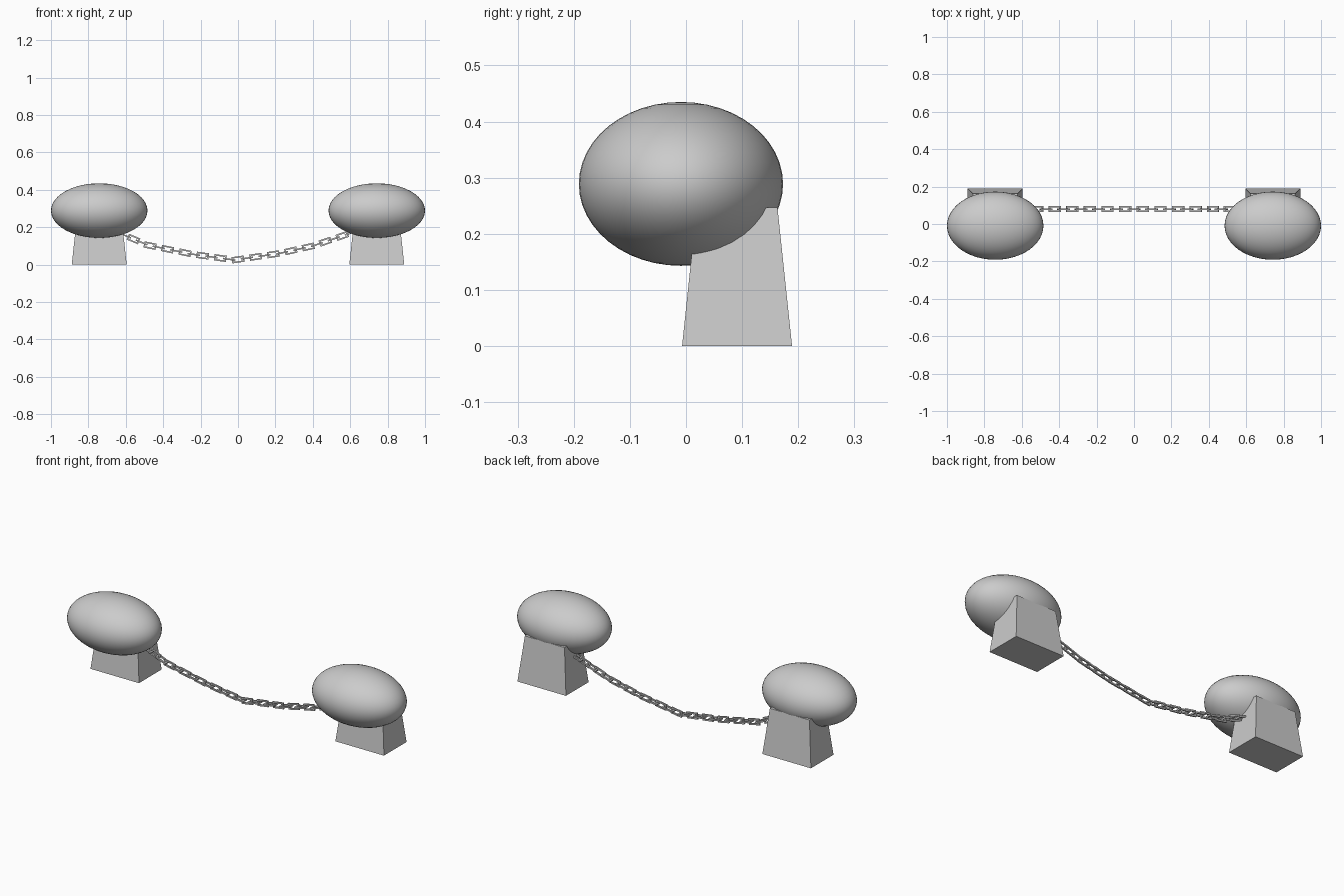
import bpy, bmesh, math
from mathutils import Vector, Matrix

cube = bpy.data.objects.get("Cube")
if cube:
    bpy.data.objects.remove(cube, do_unlink=True)


def material(name, value):
    m = bpy.data.materials.new(name)
    m.use_nodes = True
    colour = (value, value, value, 1)
    m.diffuse_color = colour
    m.node_tree.nodes["Principled BSDF"].inputs["Base Color"].default_value = colour
    return m


GREY = material("light grey", 0.6)


def add_object(name, bm, location=(0, 0, 0)):
    bmesh.ops.recalc_face_normals(bm, faces=bm.faces)
    mesh = bpy.data.meshes.new(name)
    bm.to_mesh(mesh)
    bm.free()
    obj = bpy.data.objects.new(name, mesh)
    obj.location = location
    mesh.materials.append(GREY)
    bpy.context.collection.objects.link(obj)
    return obj


# Smooth egg-shaped heads, each on a tapered block
def post(side, x):
    bm = bmesh.new()
    bmesh.ops.create_uvsphere(bm, u_segments=48, v_segments=24, radius=1)
    bmesh.ops.scale(bm, vec=(0.258, 0.182, 0.146), verts=bm.verts)
    for f in bm.faces:
        f.smooth = True
    add_object(side + "_head", bm, (x, -0.009, 0.289))

    bm = bmesh.new()
    bmesh.ops.create_cube(bm, size=1)
    for v in bm.verts:
        top = v.co.z > 0
        v.co.x *= 0.24 if top else 0.294
        v.co.y *= 0.144 if top else 0.196
        v.co.z = 0.247 if top else 0
    add_object(side + "_block", bm, (x, 0.091, 0))


post("left", 0.742)
post("right", -0.742)


# One rectangular chain link: a square-section frame along local x
def add_link(bm, matrix, length=0.066, width=0.034, bar=0.008):
    rings = []
    for inset in (0, bar):
        hx, hy = length / 2 - inset, width / 2 - inset
        for z in (-bar / 2, bar / 2):
            rings.append([bm.verts.new(matrix @ Vector((sx * hx, sy * hy, z)))
                          for sx, sy in ((-1, -1), (1, -1), (1, 1), (-1, 1))])
    out_low, out_high, in_low, in_high = rings
    for a, b in ((out_low, out_high), (out_high, in_high),
                 (in_high, in_low), (in_low, out_low)):
        for i in range(4):
            j = (i + 1) % 4
            bm.faces.new((a[i], a[j], b[j], b[i]))


# Sagging chain: links spaced evenly along a hanging path
path = [Vector((x, 0.08, z)) for x, z in (
    (-0.625, 0.165), (-0.48, 0.104), (-0.25, 0.057), (-0.02, 0.025),
    (0.22, 0.060), (0.40, 0.100), (0.625, 0.177))]
lengths = [(b - a).length for a, b in zip(path, path[1:])]
total = sum(lengths)
count = 27


def sample(distance):
    for a, b, size in zip(path, path[1:], lengths):
        if distance <= size:
            return a.lerp(b, distance / size), (b - a).normalized()
        distance -= size
    return path[-1].copy(), (path[-1] - path[-2]).normalized()


bm = bmesh.new()
for i in range(count):
    point, direction = sample(total * (i + 0.5) / count)
    pitch = Matrix.Rotation(-math.atan2(direction.z, direction.x), 4, "Y")
    roll = Matrix.Rotation(math.pi / 2 * (i % 2), 4, "X")
    add_link(bm, Matrix.Translation(point) @ pitch @ roll)
add_object("chain", bm)
